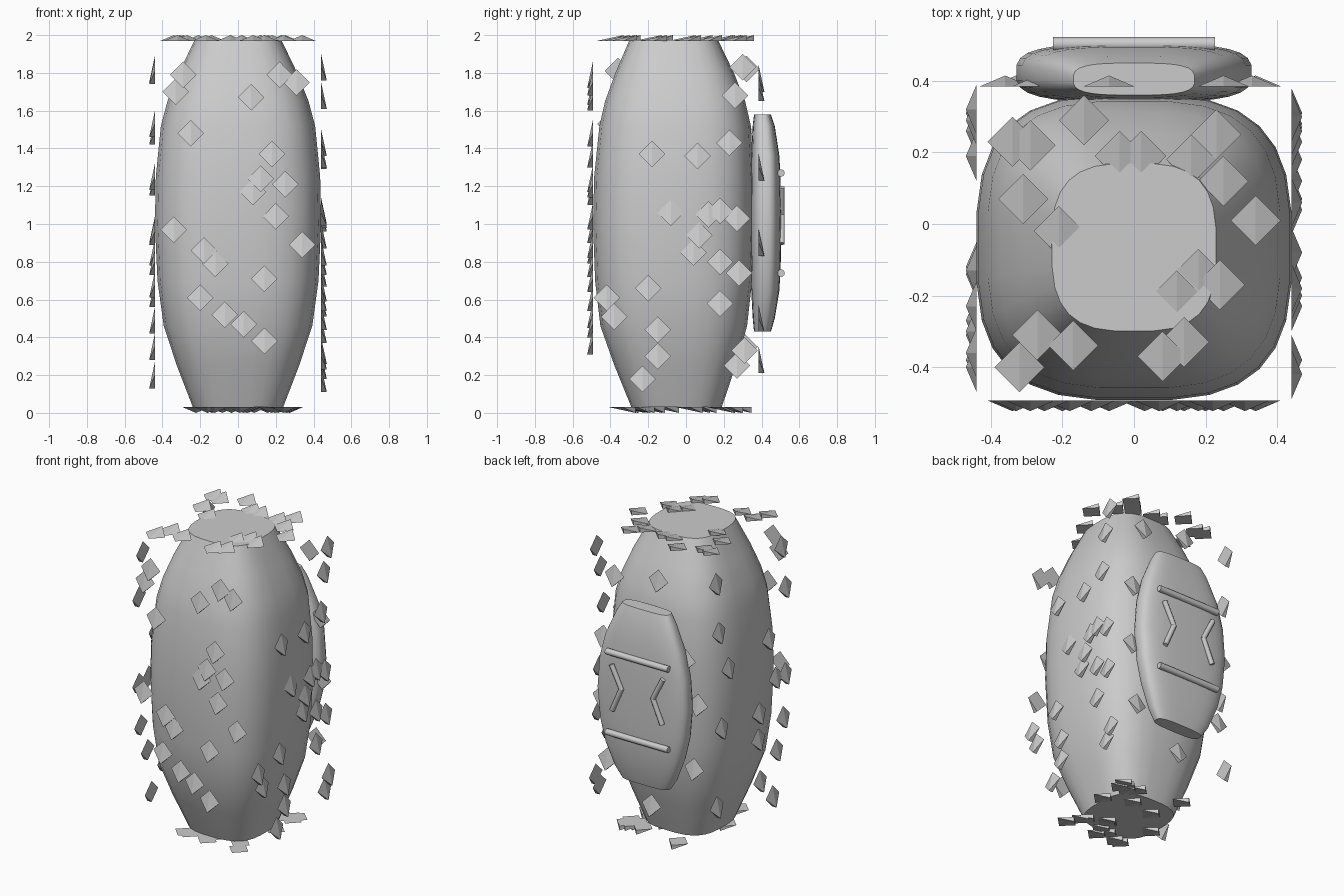
import bpy, bmesh, math, random
from mathutils import Vector

if "Cube" in bpy.data.objects:
    bpy.data.objects.remove(bpy.data.objects["Cube"])

random.seed(4)


def finish(bm, name, angle=None):
    bmesh.ops.recalc_face_normals(bm, faces=bm.faces[:])
    me = bpy.data.meshes.new(name)
    bm.to_mesh(me)
    bm.free()
    ob = bpy.data.objects.new(name, me)
    bpy.context.collection.objects.link(ob)
    if angle:
        bpy.ops.object.select_all(action='DESELECT')
        ob.select_set(True)
        bpy.context.view_layer.objects.active = ob
        bpy.ops.object.shade_smooth_by_angle(angle=math.radians(angle))
    return ob


def loft(name, layers, power, n=28):
    """Stack of rounded-square rings: (z, half width, y front, y back)."""
    bm = bmesh.new()
    rings = []
    for z, hx, y0, y1 in layers:
        ring = []
        for i in range(n):
            a = 2 * math.pi * (i + 0.5) / n
            c, s = math.cos(a), math.sin(a)
            x = math.copysign(abs(c) ** (2 / power), c) * hx
            y = math.copysign(abs(s) ** (2 / power), s) * (y1 - y0) / 2 + (y0 + y1) / 2
            ring.append(bm.verts.new((x, y, z)))
        rings.append(ring)
    for a, b in zip(rings, rings[1:]):
        for i in range(n):
            j = (i + 1) % n
            bm.faces.new((a[i], a[j], b[j], b[i]))
    bm.faces.new(rings[0])
    bm.faces.new(rings[-1])
    return finish(bm, name, 50)


def rods(name, paths, r, sides=10):
    """Round rods along each path, one cylinder per segment."""
    bm = bmesh.new()
    for path in paths:
        for p, q in zip(path, path[1:]):
            p, q = Vector(p), Vector(q)
            m = (q - p).to_track_quat('Z', 'Y').to_matrix().to_4x4()
            m.translation = (p + q) / 2
            bmesh.ops.create_cone(bm, cap_ends=True, segments=sides, radius1=r,
                                  radius2=r, depth=(q - p).length + r * 0.6, matrix=m)
    return finish(bm, name, 40)


def scales(name, points, to_world, normal, tip, r=0.07, lift=0.03):
    """Diamond scales on a plane, each with its tip lifted outward."""
    bm = bmesh.new()
    n, t = Vector(normal), Vector(tip)
    s = n.cross(t)
    for p in points:
        c = Vector(to_world(*p))
        top, left, right, low = [bm.verts.new(c + d) for d in (-t * r, -s * r, s * r, t * r)]
        apex = bm.verts.new(c + t * r + n * lift)
        for f in ((top, left, low, right), (top, apex, left), (top, right, apex),
                  (left, apex, low), (right, low, apex)):
            bm.faces.new(f)
    return finish(bm, name)


# Barrel body
loft("body", [(0.03, .24, -.29, .19), (.25, .325, -.38, .265), (.46, .395, -.455, .325),
              (.7, .428, -.483, .352), (1.0, .442, -.494, .362), (1.25, .437, -.488, .36),
              (1.52, .41, -.46, .345), (1.65, .375, -.43, .315), (1.8, .315, -.375, .255),
              (1.975, .23, -.30, .17)], 3.0)

# Back pod
loft("back_pod", [(.43, .17, .36, .45), (.5, .215, .353, .47), (.65, .275, .345, .495),
                  (.8, .312, .342, .502), (1.0, .33, .34, .505), (1.2, .315, .342, .502),
                  (1.36, .275, .345, .495), (1.52, .205, .353, .47), (1.58, .17, .36, .45)], 3.2)

# Pod bars and chevrons
rods("pod_bars", [[(-.22, .503, z), (.22, .503, z)] for z in (.74, 1.27)], .02)
rods("pod_chevrons", [[(k * .185, .507, 1.19), (k * .115, .507, 1.05), (k * .18, .507, .9)]
                      for k in (-1, 1)], .016)

# Scales on the six sides
DOWN, BACK = (0, 0, -1), (0, 1, 0)
scales("front_scales", [
    (-.29, 1.79), (-.33, 1.7), (.22, 1.79), (.31, 1.75), (.07, 1.67), (-.25, 1.48),
    (.18, 1.37), (.12, 1.24), (.08, 1.17), (.25, 1.21), (.2, 1.04), (-.34, .97), (.34, .89),
    (-.18, .86), (-.12, .79), (.14, .71), (-.2, .61), (-.07, .52), (.03, .47), (.14, .38)],
    lambda x, z: (x, -.493, z), (0, -1, 0), DOWN)
scales("right_scales", [
    (.3, 1.83), (.26, 1.68), (.23, 1.43), (-.18, 1.37), (.06, 1.36), (-.08, 1.06),
    (.18, 1.07), (.12, 1.05), (.27, 1.03), (.07, .94), (.04, .85), (.18, .8), (.28, .74),
    (-.2, .66), (-.42, .61), (.18, .58), (-.38, .51), (-.15, .44), (-.15, .3), (.31, .33),
    (.27, .25), (-.23, .18)],
    lambda y, z: (.44, y, z), (1, 0, 0), DOWN)
scales("left_scales", [
    (.32, 1.82), (.29, 1.49), (-.23, 1.25), (-.36, 1.81), (-.4, 1.53), (-.4, .96), (-.3, .97),
    (-.38, .68), (-.12, .63), (.26, .85), (.31, .35), (-.31, .49), (-.27, .2), (.19, 1.22),
    (-.13, .8), (-.14, .35)],
    lambda y, z: (-.44, y, z), (-1, 0, 0), DOWN)
scales("back_scales", [
    (-.36, 1.03), (-.07, 1.77), (-.02, .28), (-.27, 1.3), (.25, 1.72), (.34, .9),
    (.33, 1.3), (.3, .5), (-.33, .6)],
    lambda x, z: (x, .385, z), (0, 1, 0), DOWN)
scales("top_scales", [
    (-.34, .23), (-.29, .22), (-.14, .29), (.23, .25), (.25, .12), (.34, .01), (-.31, .07),
    (-.21, -.02), (.12, -.2), (.18, -.14), (.24, -.17), (-.27, -.31), (-.32, -.4),
    (-.17, -.34), (.08, -.37), (.14, -.33), (.16, .18), (-.04, .19), (.02, .19)],
    lambda x, y: (x, y, 1.97), (0, 0, 1), BACK)
scales("bottom_scales", [
    (random.uniform(-.26, .31), random.uniform(-.4, .33)) for _ in range(20)],
    lambda x, y: (x, y, .03), (0, 0, -1), BACK)
